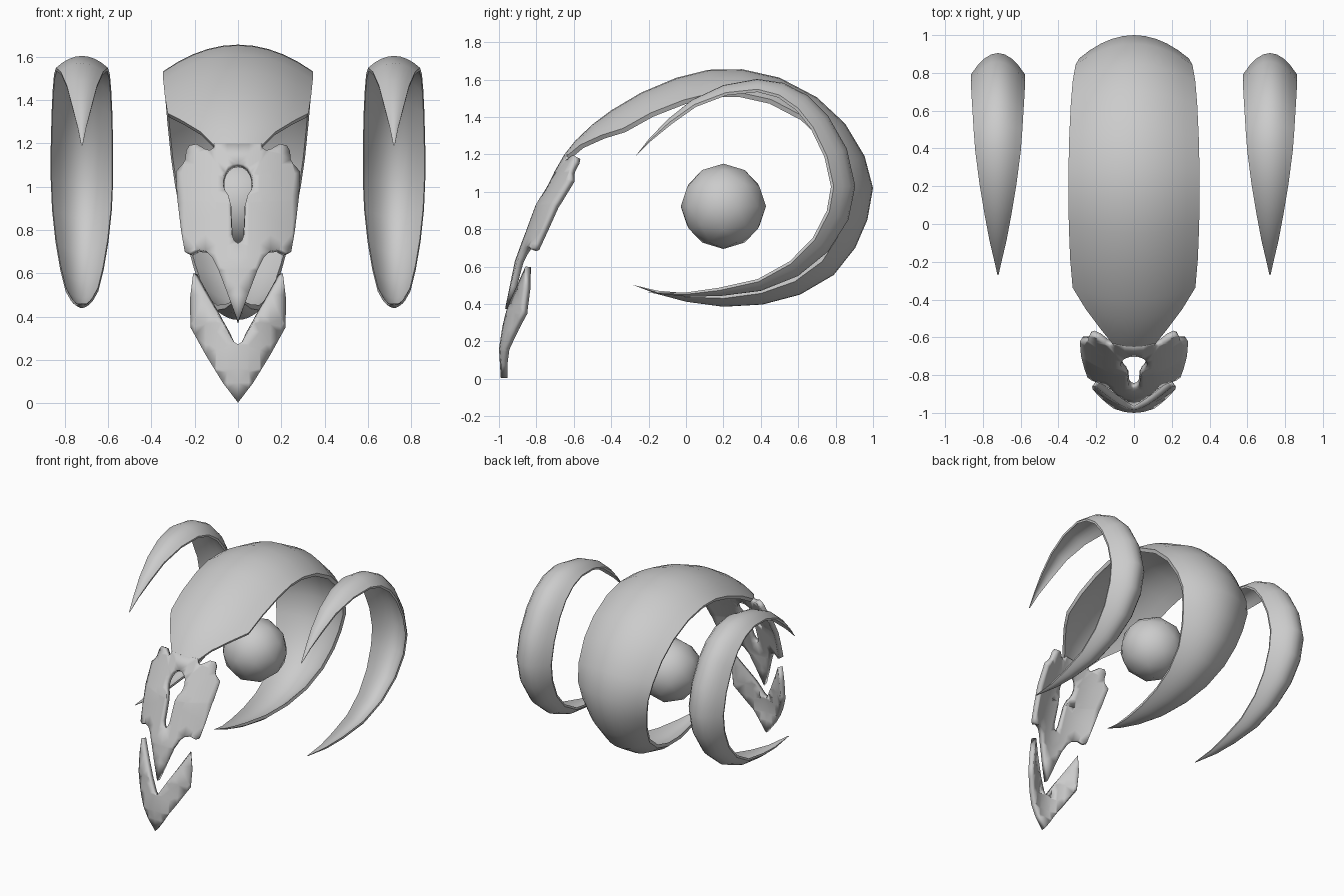
import bpy, bmesh, math
from mathutils import Vector

if "Cube" in bpy.data.objects:
    bpy.data.objects.remove(bpy.data.objects["Cube"])

grey = bpy.data.materials.new("plain_grey")
grey.diffuse_color = (0.6, 0.6, 0.6, 1)
grey.use_nodes = True
grey.node_tree.nodes["Principled BSDF"].inputs["Base Color"].default_value = grey.diffuse_color


def finish(obj, angle=35):
    obj.data.materials.append(grey)
    bpy.ops.object.select_all(action='DESELECT')
    obj.select_set(True)
    bpy.context.view_layer.objects.active = obj
    bpy.ops.object.shade_smooth_by_angle(angle=math.radians(angle))


def make_object(name, bm):
    mesh = bpy.data.meshes.new(name)
    bm.to_mesh(mesh)
    bm.free()
    obj = bpy.data.objects.new(name, mesh)
    bpy.context.collection.objects.link(obj)
    return obj


def ribbon(name, stations, thickness, x0=0.0, steps=10):
    """Arched band: stations are (y, z, half width, edge drop)."""
    bm = bmesh.new()
    rings = []
    n = len(stations)
    for i, (y, z, hw, drop) in enumerate(stations):
        a, b = stations[max(i - 1, 0)], stations[min(i + 1, n - 1)]
        tan = Vector((0, b[0] - a[0], b[1] - a[1])).normalized()
        inward = Vector((0, tan.z, -tan.y))
        th = min(thickness, hw * 0.35)
        outer, inner = [], []
        for k in range(steps + 1):
            t = 2 * k / steps - 1
            p = Vector((x0 + hw * t, y, z)) + inward * drop * t * t
            outer.append(bm.verts.new(p))
            q = p + inward * th
            q.x = x0 + (q.x - x0) * 0.97
            inner.append(bm.verts.new(q))
        rings.append(outer + inner[::-1])
    m = len(rings[0])
    for r, s in zip(rings, rings[1:]):
        for k in range(m):
            j = (k + 1) % m
            bm.faces.new((r[k], r[j], s[j], s[k]))
    for ring in (rings[0], rings[-1]):
        for k in range(steps):
            bm.faces.new((ring[k], ring[k + 1], ring[m - 2 - k], ring[m - 1 - k]))
    bmesh.ops.recalc_face_normals(bm, faces=bm.faces)
    obj = make_object(name, bm)
    finish(obj)
    return obj


# Centre line of the face plates: (z, y)
FACE = [(0, -.99), (.16, -1.0), (.37, -.968), (.63, -.915), (.93, -.805), (1.2, -.65), (1.3, -.58)]


def face_y(x, z):
    for (z0, y0), (z1, y1) in zip(FACE, FACE[1:]):
        if z <= z1:
            break
    y = y0 + (y1 - y0) * (z - z0) / (z1 - z0)
    bulge = 1.25 + 0.75 * min(max((0.7 - z) / 0.35, 0), 1)
    return y + bulge * x * x


def plate(name, loops, thickness):
    """Mirrored flat outlines (right half, top to bottom), filled, bent and thickened."""
    bm = bmesh.new()
    for half in loops:
        pts = half + [(-x, z) for x, z in reversed(half) if x > 0]
        vs = [bm.verts.new((x, 0, z)) for x, z in pts]
        for a, b in zip(vs, vs[1:] + vs[:1]):
            bm.edges.new((a, b))
    bmesh.ops.triangle_fill(bm, use_beauty=True, edges=bm.edges[:], normal=(0, -1, 0))
    cuts = [((x * .05, 0, 0), (1, 0, 0)) for x in range(-5, 6)]
    cuts += [((0, 0, z), (0, 0, 1)) for z, _ in FACE[1:-1]]
    cuts += [((0, 0, z), (0, 0, 1)) for z in (.27, .5, .78, 1.06)]
    for co, no in cuts:
        bmesh.ops.bisect_plane(bm, geom=bm.verts[:] + bm.edges[:] + bm.faces[:],
                               plane_co=co, plane_no=no, dist=1e-5)
    bmesh.ops.triangulate(bm, faces=bm.faces[:])
    bm.normal_update()
    for f in bm.faces:
        if f.normal.y > 0:
            f.normal_flip()
    for v in bm.verts:
        v.co.y = face_y(v.co.x, v.co.z)
    obj = make_object(name, bm)
    mod = obj.modifiers.new("thickness", 'SOLIDIFY')
    mod.thickness = thickness
    mod.offset = -1
    finish(obj)
    return obj


# Large central shell curling over the top and under the core
ribbon("head_shell", [
    (-.65, 1.2, .11, .015), (-.59, 1.275, .17, .035), (-.50, 1.36, .255, .075), (-.40, 1.435, .325, .115),
    (-.24, 1.53, .338, .12), (-.05, 1.61, .345, .125), (.12, 1.652, .347, .125), (.30, 1.655, .347, .125),
    (.50, 1.61, .343, .125), (.70, 1.505, .335, .125), (.85, 1.365, .325, .125), (.955, 1.19, .31, .125),
    (1.0, 1.02, .292, .125), (.97, .85, .268, .12), (.905, .70, .24, .11), (.79, .555, .205, .095),
    (.61, .45, .17, .075), (.41, .397, .135, .06), (.20, .385, .10, .045), (0, .412, .06, .025),
    (-.16, .455, .026, .008), (-.28, .50, .003, 0)], .024)

# Side crescents
crescent = [
    (-.27, 1.19, .003, 0), (-.20, 1.28, .02, .008), (-.10, 1.385, .045, .018), (.03, 1.49, .07, .028),
    (.20, 1.57, .098, .042), (.38, 1.603, .12, .055), (.52, 1.582, .129, .068), (.65, 1.515, .135, .085),
    (.76, 1.405, .14, .1), (.86, 1.23, .144, .113), (.905, 1.03, .144, .115), (.868, .85, .138, .11),
    (.76, .68, .122, .095), (.60, .55, .1, .075), (.40, .47, .076, .05), (.18, .442, .05, .03),
    (0, .44, .028, .012), (-.20, .46, .003, 0)]
for side, label in ((-1, "left"), (1, "right")):
    ribbon(label + "_crescent", crescent, .015, x0=side * .72, steps=8)

# Face mask with a keyhole opening
mask = [(.11, 1.2), (.112, 1.18), (.13, 1.168), (.155, 1.175), (.19, 1.197), (.225, 1.19), (.24, 1.165),
        (.243, 1.125), (.255, 1.105), (.287, 1.07), (.281, .95), (.263, .8), (.246, .7), (.225, .692),
        (.19, .71), (.15, .705), (.12, .675), (.09, .615), (.05, .51), (0, .375)]
keyhole = [(.07 * math.sin(a), 1.025 + .083 * math.cos(a))
           for a in (math.radians(d) for d in range(0, 141, 20))]
keyhole += [(.034, .92), (.028, .78), (.017, .75), (0, .738)]
plate("face_mask", [mask, keyhole], .035)

# Pointed jaw guard
jaw = [(0, .272), (.02, .285), (.075, .38), (.15, .50), (.207, .60), (.222, .48), (.219, .35),
       (.15, .225), (.07, .095), (0, .003)]
plate("jaw_guard", [jaw], .035)

# Floating core
bpy.ops.mesh.primitive_ico_sphere_add(subdivisions=2, radius=.228, location=(0, .2, .922))
core = bpy.context.object
core.name = "core"
finish(core, 40)
